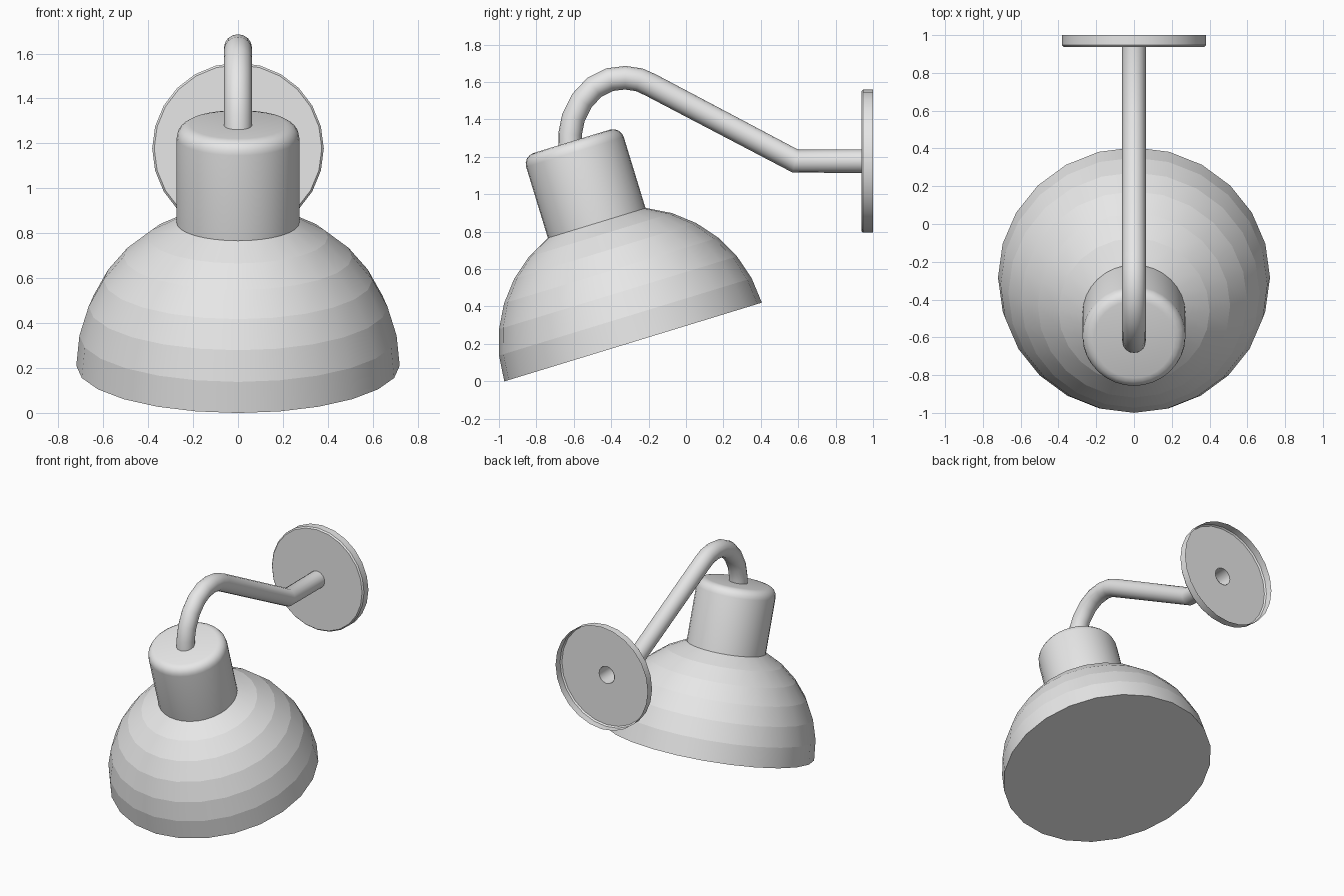
import bpy, bmesh
from math import sin, cos, pi, radians

if "Cube" in bpy.data.objects:
    bpy.data.objects.remove(bpy.data.objects["Cube"], do_unlink=True)

# Single painted-metal colour
metal = bpy.data.materials.new("light grey metal")
metal.use_nodes = True
metal.diffuse_color = (0.8, 0.8, 0.8, 1)
metal.node_tree.nodes["Principled BSDF"].inputs["Base Color"].default_value = (0.8, 0.8, 0.8, 1)


def lathe(name, profile, segments, location, tilt, cap_start=False, cap_end=False, sharp_rings=False):
    """Spin (radius, height) points around local z; tilt about x."""
    bm = bmesh.new()
    rings = [[bm.verts.new((r * cos(2 * pi * i / segments), r * sin(2 * pi * i / segments), h))
              for i in range(segments)] for r, h in profile]
    for low, high in zip(rings, rings[1:]):
        for i in range(segments):
            j = (i + 1) % segments
            bm.faces.new((low[i], low[j], high[j], high[i])).smooth = True
    if sharp_rings:
        for edge in bm.edges:
            if abs(edge.verts[0].co.z - edge.verts[1].co.z) < 1e-5:
                edge.smooth = False
    if cap_start:
        bm.faces.new(rings[0][::-1])
    if cap_end:
        bm.faces.new(rings[-1])
    mesh = bpy.data.meshes.new(name)
    bm.to_mesh(mesh)
    bm.free()
    mesh.materials.append(metal)
    obj = bpy.data.objects.new(name, mesh)
    bpy.context.collection.objects.link(obj)
    obj.location = location
    obj.rotation_euler.x = tilt
    return obj


def smooth_by_angle(obj, angle):
    bpy.ops.object.select_all(action="DESELECT")
    obj.select_set(True)
    bpy.context.view_layer.objects.active = obj
    bpy.ops.object.shade_smooth_by_angle(angle=radians(angle))


# Lamp head: banded half-sphere shade with a closed mouth, and a round-shouldered socket
TILT = radians(17)
HEAD = (0, -0.283, 0.21)
RADIUS = 0.72
dome = [(RADIUS * cos(radians(11.25 * k)), RADIUS * sin(radians(11.25 * k))) for k in range(7)]
lathe("shade", dome, 24, HEAD, TILT, cap_start=True, cap_end=True, sharp_rings=True)

BEVEL = 0.06
shoulder = [(0.273 - BEVEL + BEVEL * cos(a * pi / 8), 1.122 - BEVEL + BEVEL * sin(a * pi / 8))
            for a in range(5)]
socket = lathe("socket", [(0.273, 0.64)] + shoulder, 32, HEAD, TILT, cap_start=True, cap_end=True)
smooth_by_angle(socket, 30)

# Wall plate: shallow dish, open at the back, with a hole for the arm
plate = lathe("wall_plate", [(0.382, 0), (0.382, 0.053), (0.373, 0.063), (0.063, 0.063)],
              24, (0, 1, 1.177), pi / 2)
smooth_by_angle(plate, 30)

# Bent tubular arm from socket to wall plate
path = [(-0.62, 1.24), (-0.62, 1.32), (-0.602, 1.41), (-0.557, 1.5), (-0.49, 1.572), (-0.408, 1.613),
        (-0.325, 1.623), (-0.25, 1.612), (-0.19, 1.585), (0.585, 1.177), (0.94, 1.177)]
curve = bpy.data.curves.new("arm", "CURVE")
curve.dimensions = "3D"
curve.bevel_depth = 0.063
curve.bevel_resolution = 6
spline = curve.splines.new("POLY")
spline.points.add(len(path) - 1)
for point, (y, z) in zip(spline.points, path):
    point.co = (0, y, z, 1)
curve.materials.append(metal)
arm = bpy.data.objects.new("arm", curve)
bpy.context.collection.objects.link(arm)
bpy.ops.object.select_all(action="DESELECT")
arm.select_set(True)
bpy.context.view_layer.objects.active = arm
bpy.ops.object.convert(target="MESH")
smooth_by_angle(bpy.context.view_layer.objects.active, 35)
